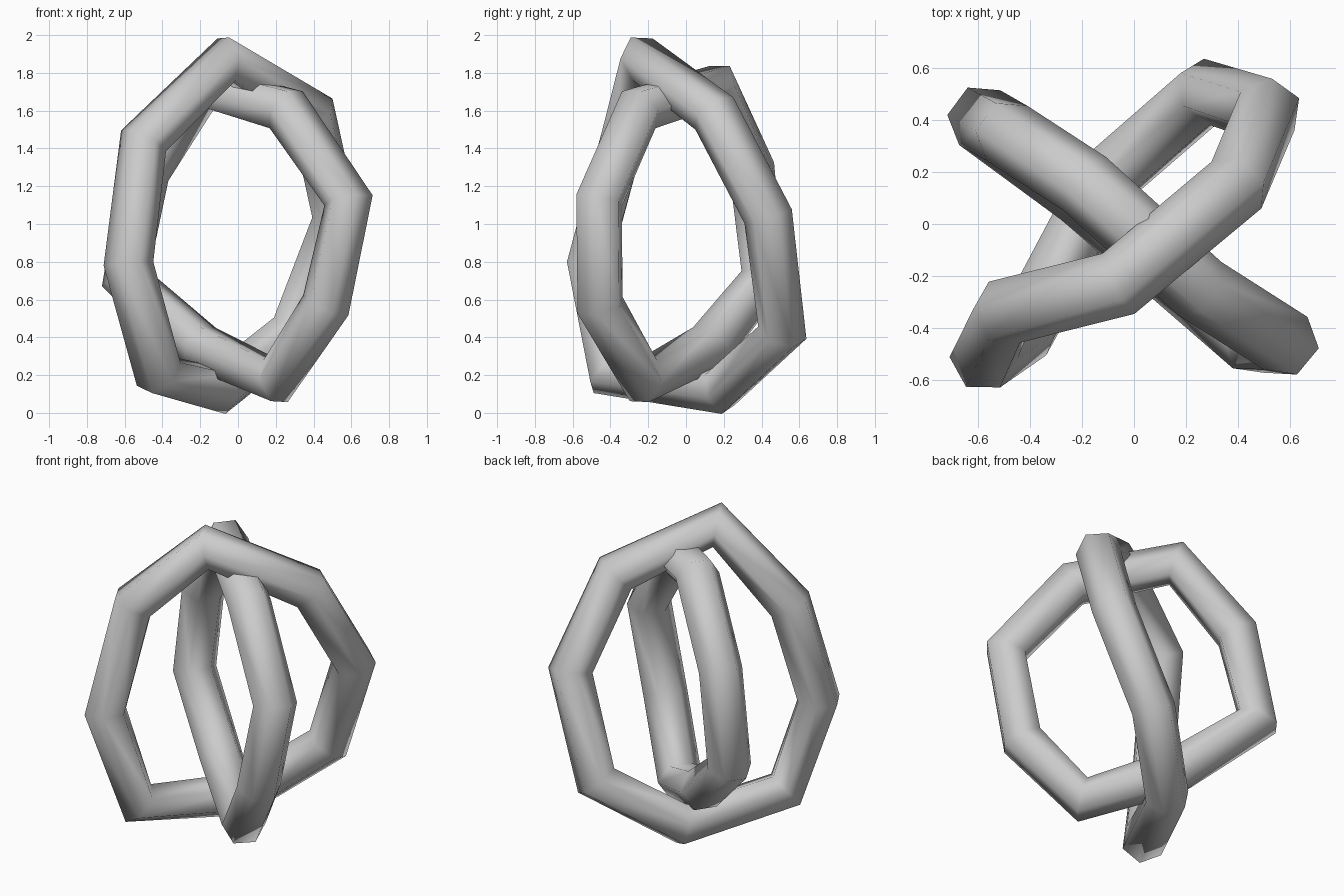
import bpy

if "Cube" in bpy.data.objects:
    bpy.data.objects.remove(bpy.data.objects["Cube"])

R = 0.132


def link(name, pts):
    # closed six-sided tube through a coarse path
    cu = bpy.data.curves.new(name, 'CURVE')
    cu.dimensions = '3D'
    cu.twist_mode = 'MINIMUM'
    cu.bevel_depth = R
    cu.bevel_resolution = 1
    cu.use_fill_caps = False
    sp = cu.splines.new('POLY')
    sp.points.add(len(pts) - 1)
    for p, co in zip(sp.points, pts):
        p.co = (*co, 1)
    sp.use_cyclic_u = True
    sp.use_smooth = True
    ob = bpy.data.objects.new(name, cu)
    bpy.context.collection.objects.link(ob)
    bpy.context.view_layer.objects.active = ob
    ob.select_set(True)
    bpy.ops.object.convert(target='MESH')
    bpy.ops.object.shade_smooth()
    ob.select_set(False)


# link running front-left to back-right
link("outer_link", [(-.06, -.23, 1.872), (.395, .15, 1.585), (.515, .435, 1.04), (.28, .51, .425),
                    (-.10, .18, .122), (-.42, -.41, .205), (-.58, -.515, .79), (-.50, -.34, 1.44)])
# link running back-left to front-right
link("inner_link", [(-.19, .155, 1.73), (-.49, .35, 1.28), (-.595, .41, .71), (-.20, .12, .35),
                    (.20, -.225, .17), (.465, -.455, .57), (.585, -.46, 1.125), (.255, -.25, 1.605)])
